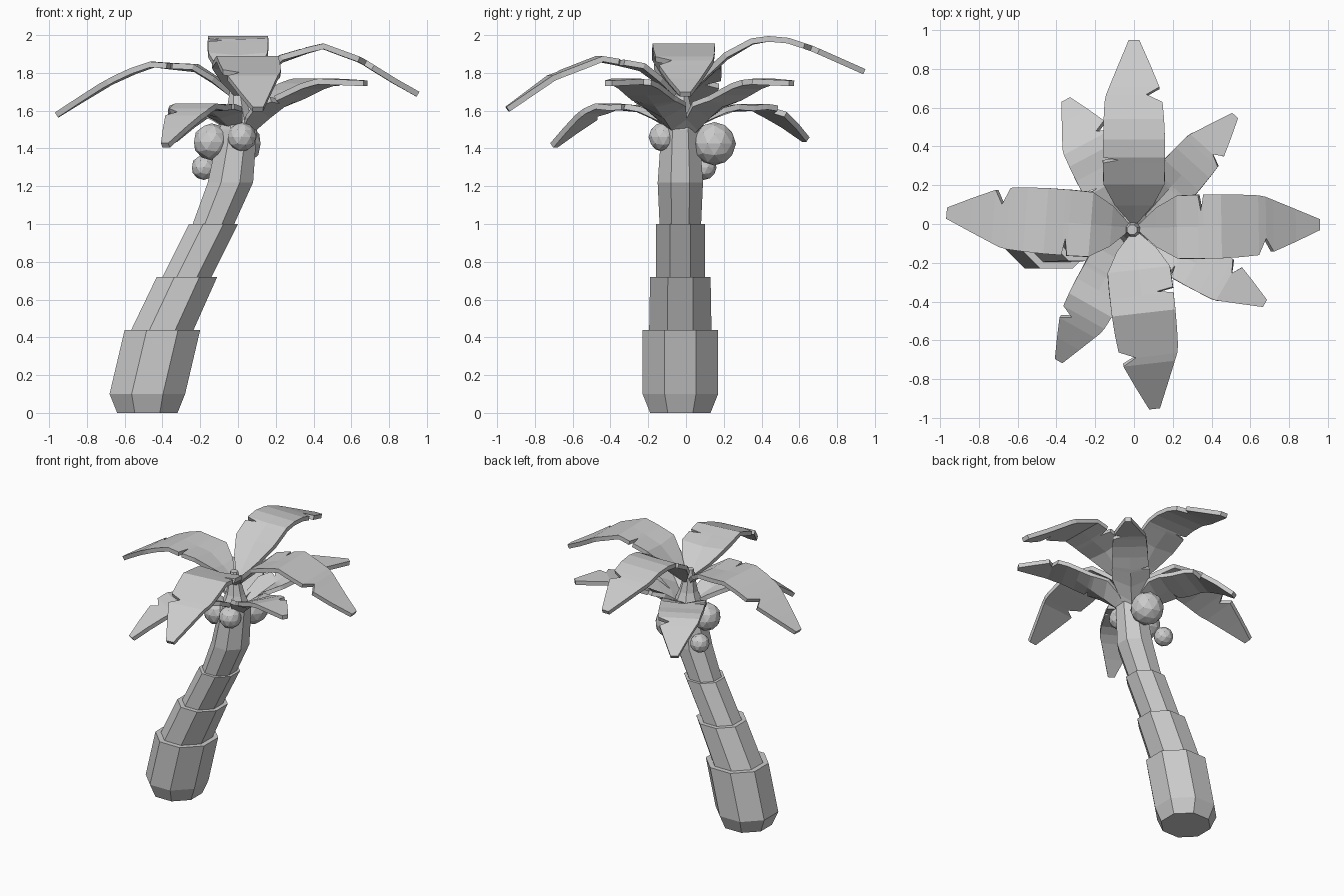
import bpy, bmesh
from math import cos, sin, pi, radians

if "Cube" in bpy.data.objects:
    bpy.data.objects.remove(bpy.data.objects["Cube"])


def make_object(name, bm):
    bmesh.ops.recalc_face_normals(bm, faces=bm.faces)
    mesh = bpy.data.meshes.new(name)
    bm.to_mesh(mesh)
    bm.free()
    ob = bpy.data.objects.new(name, mesh)
    bpy.context.collection.objects.link(ob)
    return ob


# Leaning trunk: octagonal rings (x centre, z, half width), stepped at each joint
Y0 = -0.03
rings = [(-.48, 0, .16), (-.48, .10, .20), (-.40, .44, .20),
         (-.40, .44, .165), (-.27, .72, .16),
         (-.27, .72, .13), (-.13, 1.0, .13),
         (-.13, 1.0, .11), (-.04, 1.22, .12), (.0, 1.5, .10),
         (.0, 1.6, .06), (-.01, 1.76, .025)]
bm = bmesh.new()
loops = []
for cx, z, r in rings:
    R = r / cos(pi / 8)
    loops.append([bm.verts.new((cx + R * cos(pi / 8 + i * pi / 4),
                                Y0 + R * sin(pi / 8 + i * pi / 4), z)) for i in range(8)])
for a, b in zip(loops, loops[1:]):
    for i in range(8):
        j = (i + 1) % 8
        bm.faces.new((a[i], a[j], b[j], b[i]))
bm.faces.new(loops[0])
bm.faces.new(loops[-1])
make_object("trunk", bm)

# Coconuts under the crown
nuts = [(.01, .15, 1.425, .115), (-.14, -.04, 1.435, .098),
        (.02, -.12, 1.46, .078), (-.18, .095, 1.30, .067)]
for i, (x, y, z, r) in enumerate(nuts):
    bm = bmesh.new()
    bmesh.ops.create_icosphere(bm, subdivisions=2, radius=r)
    bmesh.ops.translate(bm, verts=bm.verts, vec=(x, y, z))
    make_object(f"coconut_{i + 1}", bm)

# Leaf outline: (fraction of length, left, right, cup), with a slit and a tip notch
outline = [(.02, .08, .08, .3), (.12, .62, .62, 1), (.23, .98, .98, .7),
           (.345, 1.0, 1.0, .3), (.36, .5, 1.0, .25), (.375, 1.0, 1.0, .2),
           (.47, 1.0, 1.0, 0), (.58, .98, .97, 0), (.67, .95, .92, 0),
           (.71, .9, .4, 0), (.75, .8, .82, 0), (.87, .5, .52, 0), (1.0, .17, .17, 0)]


def height(profile, d):
    for (d0, z0), (d1, z1) in zip(profile, profile[1:]):
        if d <= d1:
            return z0 + (z1 - z0) * (d - d0) / (d1 - d0)
    return profile[-1][1]


def leaf(name, angle, length, half, profile, cup, flip=False):
    a = radians(angle)
    bm = bmesh.new()
    rows = []
    for t, left, right, c in outline:
        if flip:
            left, right = right, left
        d = t * length
        z = height(profile, d)
        row = []
        for s in (left, 0, -right):
            w = s * half
            row.append(bm.verts.new((d * cos(a) - w * sin(a),
                                     -.02 + d * sin(a) + w * cos(a),
                                     z + cup * c * abs(s))))
        rows.append(row)
    for p, q in zip(rows, rows[1:]):
        for i in (0, 1):
            bm.faces.new((p[i], q[i], q[i + 1], p[i + 1]))
    for f in bm.faces:
        f.normal_update()
        if f.normal.z < 0:
            f.normal_flip()
    mesh = bpy.data.meshes.new(name)
    bm.to_mesh(mesh)
    bm.free()
    ob = bpy.data.objects.new(name, mesh)
    bpy.context.collection.objects.link(ob)
    m = ob.modifiers.new("thickness", 'SOLIDIFY')
    m.thickness = .03
    m.offset = -1


# Upper leaves along the four axes
leaf("upper_leaf_right", 1, .96, .165,
     [(0, 1.68), (.22, 1.88), (.44, 1.96), (.66, 1.88), (.8, 1.79), (.96, 1.70)], .02)
leaf("upper_leaf_back", 90, .97, .16,
     [(0, 1.68), (.2, 1.88), (.40, 2.0), (.57, 1.985), (.7, 1.94), (.97, 1.82)], .02)
leaf("upper_leaf_left", 175.5, .97, .17,
     [(0, 1.68), (.2, 1.83), (.46, 1.86), (.6, 1.81), (.75, 1.73), (.97, 1.59)], .02)
leaf("upper_leaf_front", -83.5, .94, .165,
     [(0, 1.68), (.22, 1.84), (.44, 1.89), (.70, 1.79), (.94, 1.62)], .02)

# Lower leaves on the diagonals
raised = [(0, 1.45), (.2, 1.60), (.4, 1.73), (.55, 1.77), (.78, 1.76)]
drooping = [(0, 1.50), (.25, 1.62), (.48, 1.64), (.62, 1.56), (.8, 1.42)]
leaf("lower_leaf_back_right", 48, .78, .12, raised, .09)
leaf("lower_leaf_front_right", -30, .78, .125, raised, .09, flip=True)
leaf("lower_leaf_front_left", 240.5, .79, .13, drooping, .05)
leaf("lower_leaf_back_left", 118, .75, .15, drooping, .05)
